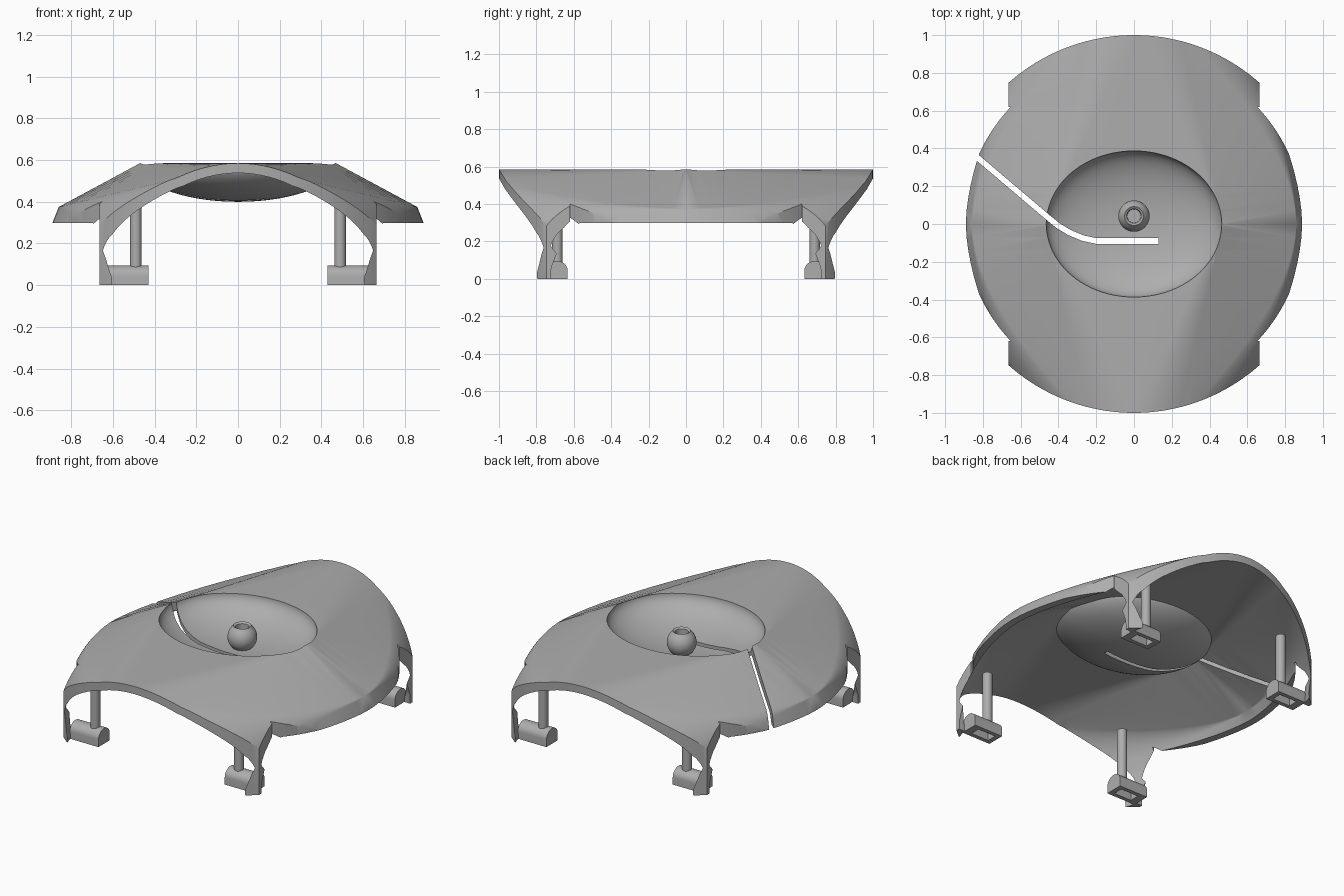
import bpy, bmesh, math
from math import sin, cos, radians, sqrt, pi

if "Cube" in bpy.data.objects:
    bpy.data.objects.remove(bpy.data.objects["Cube"])

grey = bpy.data.materials.new("grey plastic")
grey.diffuse_color = (0.42, 0.42, 0.42, 1)
grey.use_nodes = True
grey.node_tree.nodes["Principled BSDF"].inputs["Base Color"].default_value = grey.diffuse_color


def add(name, bm):
    bmesh.ops.remove_doubles(bm, verts=bm.verts, dist=1e-5)
    bmesh.ops.recalc_face_normals(bm, faces=bm.faces)
    me = bpy.data.meshes.new(name)
    bm.to_mesh(me)
    bm.free()
    me.materials.append(grey)
    ob = bpy.data.objects.new(name, me)
    bpy.context.collection.objects.link(ob)
    return ob


def boolean(ob, tool, op):
    m = ob.modifiers.new(op.lower(), 'BOOLEAN')
    m.operation, m.object, m.solver = op, tool, 'EXACT'
    bpy.context.view_layer.objects.active = ob
    bpy.ops.object.modifier_apply(modifier=m.name)


def drop(*obs):
    for ob in obs:
        bpy.data.objects.remove(ob, do_unlink=True)


def smooth(ob, angle=30):
    bpy.ops.object.select_all(action='DESELECT')
    ob.select_set(True)
    bpy.context.view_layer.objects.active = ob
    bpy.ops.object.shade_smooth_by_angle(angle=radians(angle))


def prism(name, pts, lo, hi, axis='z'):
    """Extrude a 2D outline along z (xy outline) or x (yz outline)."""
    bm = bmesh.new()
    place = (lambda p, h: (p[0], p[1], h)) if axis == 'z' else (lambda p, h: (h, p[0], p[1]))
    a = [bm.verts.new(place(p, lo)) for p in pts]
    b = [bm.verts.new(place(p, hi)) for p in pts]
    bm.faces.new(a)
    bm.faces.new(b[::-1])
    for i in range(len(pts)):
        j = (i + 1) % len(pts)
        bm.faces.new((a[i], a[j], b[j], b[i]))
    return add(name, bm)


def lathe(name, prof, loc=(0, 0, 0), scale=(1, 1, 1), n=64):
    bm = bmesh.new()
    vs = [bm.verts.new((r, 0, z)) for r, z in prof]
    es = [bm.edges.new(p) for p in zip(vs, vs[1:])]
    bmesh.ops.spin(bm, geom=vs + es, cent=(0, 0, 0), axis=(0, 0, 1), angle=2 * pi, steps=n)
    for v in bm.verts:
        v.co = [c * s + l for c, s, l in zip(v.co, scale, loc)]
    return add(name, bm)


def loft(name, radius, c1, c2, c3, c4, base, yend):
    """Arch at both ends blending to a trapezoid section in the middle."""
    arc = lambda d: (radius * sin(radians(d)), radius * cos(radians(d)))
    half = [(arc(0), (0, c1[1]), 1)]
    half += [(arc(d), c1, 1) for d in range(0, 29, 4)]
    half += [(arc(d), c2, 1.7) for d in range(28, 69, 4)]
    half += [(arc(d), c3, 1.7) for d in (68, 72, 76, 80)]
    half += [(arc(d), c4, 1.7) for d in (85, 90)]
    if base < 0:
        half.append(((radius, base), (c4[0], base), 1.7))
    ring = [(-1, h) for h in half[:0:-1]] + [(1, h) for h in half]
    ys = [-yend] + [i / 14 for i in range(-14, 15)] + [yend]
    bm = bmesh.new()
    rows = []
    for y in ys:
        row = []
        for s, (a, m, p) in ring:
            w = min(1, abs(y)) ** p
            row.append(bm.verts.new((s * (m[0] + (a[0] - m[0]) * w), y, m[1] + (a[1] - m[1]) * w)))
        rows.append(row)
    n = len(ring)
    for r, q in zip(rows, rows[1:]):
        for i in range(n):
            j = (i + 1) % n
            bm.faces.new((r[i], r[j], q[j], q[i]))
    bm.faces.new(rows[0])
    bm.faces.new(rows[-1][::-1])
    bmesh.ops.remove_doubles(bm, verts=bm.verts, dist=1e-5)
    bmesh.ops.dissolve_degenerate(bm, edges=bm.edges, dist=1e-5)
    bmesh.ops.triangulate(bm, faces=bm.faces)
    return add(name, bm)


# canopy shell: outer loft minus inner loft, trimmed to the rounded footprint
shell = loft("canopy", 0.585, (.47, .585), (.86, .375), (.89, .3), (.91, 0), 0, 1.05)
inner = loft("inner_cutter", 0.538, (.45, .537), (.82, .345), (.85, .29), (.75, 0), -.1, 1.1)
quarter = [(.9 * cos(a), .9 * sin(a)) for a in [i * .76 / 16 for i in range(17)]]
quarter += [(.665, .62)]
quarter += [(cos(a), sin(a)) for a in [.843 + i * (pi / 2 - .843) / 20 for i in range(21)]]
right = [(x, -y) for x, y in quarter[:0:-1]] + quarter
foot = prism("footprint", right + [(-x, y) for x, y in right[-2:0:-1]], -.5, 1)

# bowl underside, kept inside the outer skin
ell = [(cos(a), sin(a)) for a in [-pi / 2 + i * pi / 48 for i in range(25)]]
lens = lathe("bowl_lens", [(r, z * .185) for r, z in ell] + [(1, .03), (0, .03)],
             (0, 0, .585), (.48, .4, 1), 96)
boolean(lens, shell, 'INTERSECT')
boolean(shell, inner, 'DIFFERENCE')
boolean(shell, foot, 'INTERSECT')

# side openings that leave four legs
side = [(-.73, -.1), (-.72, .06), (-.69, .14), (-.57, .298)]
opening = prism("opening", side + [(-y, z) for y, z in side[::-1]], -1.2, 1.2, 'x')
boolean(shell, opening, 'DIFFERENCE')

# bowl
boolean(shell, lens, 'UNION')
full = [(cos(a), sin(a)) for a in [-pi / 2 + i * pi / 48 for i in range(49)]]
bowl = lathe("bowl_cutter", full, (0, 0, .586), (.465, .387, .152), 96)
boolean(shell, bowl, 'DIFFERENCE')

# cable slot from the rim into the bowl
path = [(-.98, .48), (-.45, .03), (-.4, -.01), (-.34, -.046), (-.27, -.075), (-.2, -.09), (.13, -.09)]
left, rite = [], []
for i, (x, y) in enumerate(path):
    p, q = path[max(i - 1, 0)], path[min(i + 1, len(path) - 1)]
    dx, dy = q[0] - p[0], q[1] - p[1]
    k = .015 / sqrt(dx * dx + dy * dy)
    left.append((x - dy * k, y + dx * k))
    rite.append((x + dy * k, y - dx * k))
slot = prism("slot_cutter", left + rite[::-1], .1, .9)
boolean(shell, slot, 'DIFFERENCE')
drop(inner, foot, lens, opening, bowl, slot)
smooth(shell)

# ball-shaped socket in the bowl
ball = [(.083 * cos(a), .083 * sin(a)) for a in [-1.3 + i * .14 for i in range(16)]]
knob = lathe("socket_ball", [(0, -.08)] + ball + [(.05, .07), (.038, .062), (.036, -.03), (0, -.03)],
             (0, .042, .495), n=48)
smooth(knob)

# four screw posts with slotted feet
for sx in (-1, 1):
    for sy in (-1, 1):
        tag = ("left" if sx < 0 else "right") + ("_front" if sy < 0 else "_back")
        post = lathe("post_" + tag, [(0, .05), (.028, .05), (.028, .4), (0, .4)],
                     (sx * .49, sy * .688, 0), n=24)
        smooth(post)
        arch = [(.055 * cos(a), .045 + .05 * sin(a)) for a in [i * pi / 16 for i in range(17)]]
        outline = [(.688 * sy + y, z) for y, z in [(.055, 0)] + arch + [(-.055, 0)]]
        lo, hi = sorted((sx * .43, sx * .625))
        block = prism("foot_" + tag, outline, lo, hi, 'x')
        groove = [(.688 * sy + y, z) for y, z in [(-.03, -.1), (.03, -.1), (.03, .045), (-.03, .045)]]
        lo, hi = sorted((sx * .46, sx * .58))
        cut = prism("groove_cutter", groove, lo, hi, 'x')
        boolean(block, cut, 'DIFFERENCE')
        drop(cut)
        smooth(block)
